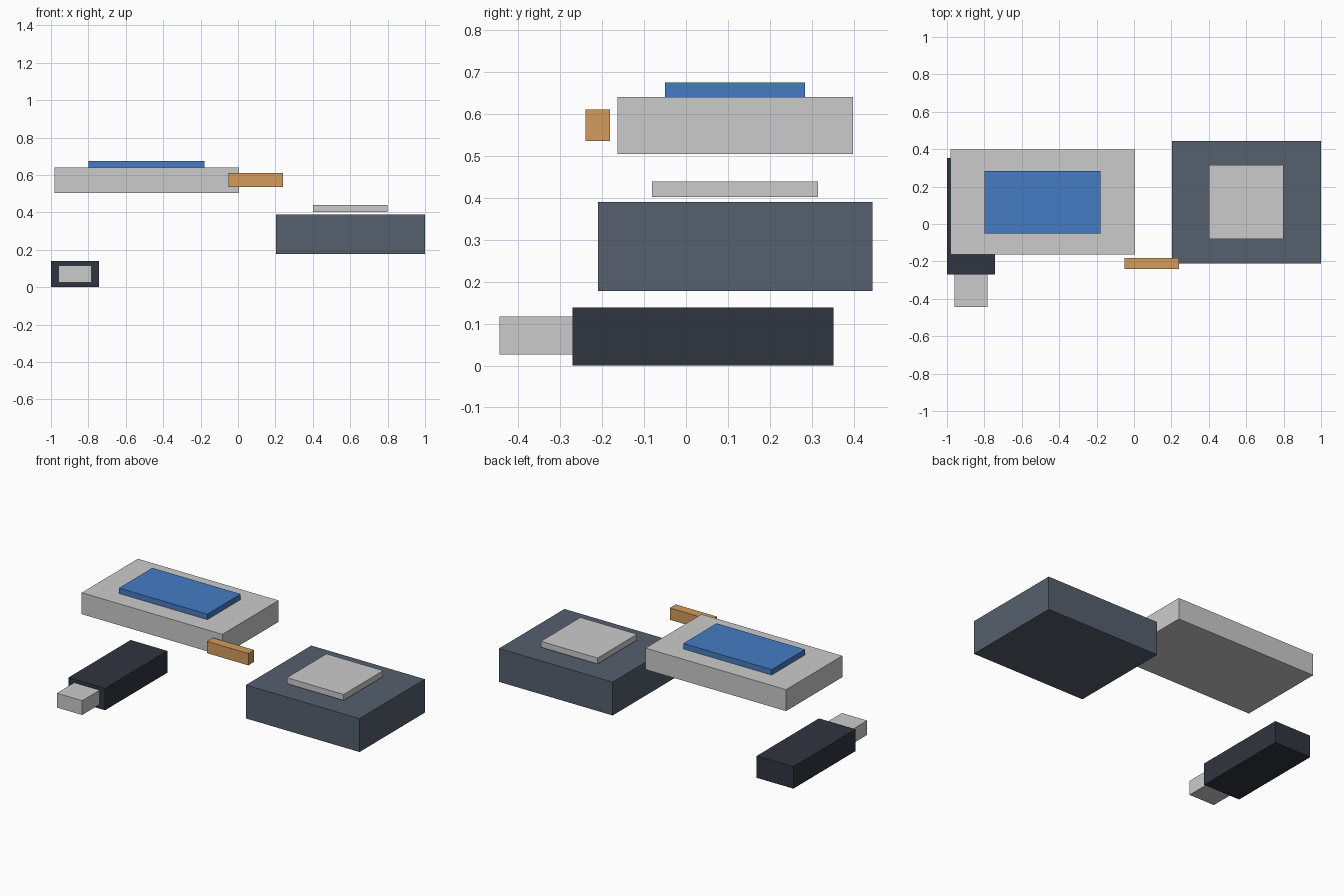
import bpy

if "Cube" in bpy.data.objects:
    bpy.data.objects.remove(bpy.data.objects["Cube"])


def material(name, rgb):
    m = bpy.data.materials.new(name)
    m.diffuse_color = (*rgb, 1)
    m.use_nodes = True
    m.node_tree.nodes["Principled BSDF"].inputs["Base Color"].default_value = m.diffuse_color
    return m


slate = material("slate", (0.09, 0.115, 0.155))
black = material("near_black", (0.03, 0.035, 0.05))
blue = material("blue", (0.06, 0.2, 0.55))
copper = material("copper", (0.65, 0.33, 0.11))


def box(name, x, y, z, mat=None):
    """Box spanning the given (min, max) range on each axis."""
    spans = (x, y, z)
    bpy.ops.mesh.primitive_cube_add(size=1, location=[(a + b) / 2 for a, b in spans])
    ob = bpy.context.object
    ob.name = name
    ob.scale = [b - a for a, b in spans]
    bpy.ops.object.transform_apply(location=False, rotation=False, scale=True)
    if mat:
        ob.data.materials.append(mat)
    return ob


# Upper device: pale casing with a raised blue label
box("drive_casing", (-0.982, 0.005), (-0.164, 0.399), (0.505, 0.641))
box("drive_label", (-0.80, -0.18), (-0.05, 0.284), (0.641, 0.676), blue)

# Small connector strip beside the casing
box("connector_strip", (-0.05, 0.24), (-0.24, -0.181), (0.536, 0.611), copper)

# Lower device: slate block with a plate hovering just above it
box("block_casing", (0.203, 1.0), (-0.21, 0.445), (0.178, 0.39), slate)
box("block_plate", (0.40, 0.798), (-0.081, 0.315), (0.402, 0.44))

# Plug-in stick: dark body with a metal plug at the front
box("stick_body", (-1.0, -0.743), (-0.271, 0.352), (0.0, 0.139), black)
box("stick_plug", (-0.96, -0.782), (-0.445, -0.271), (0.026, 0.117))
